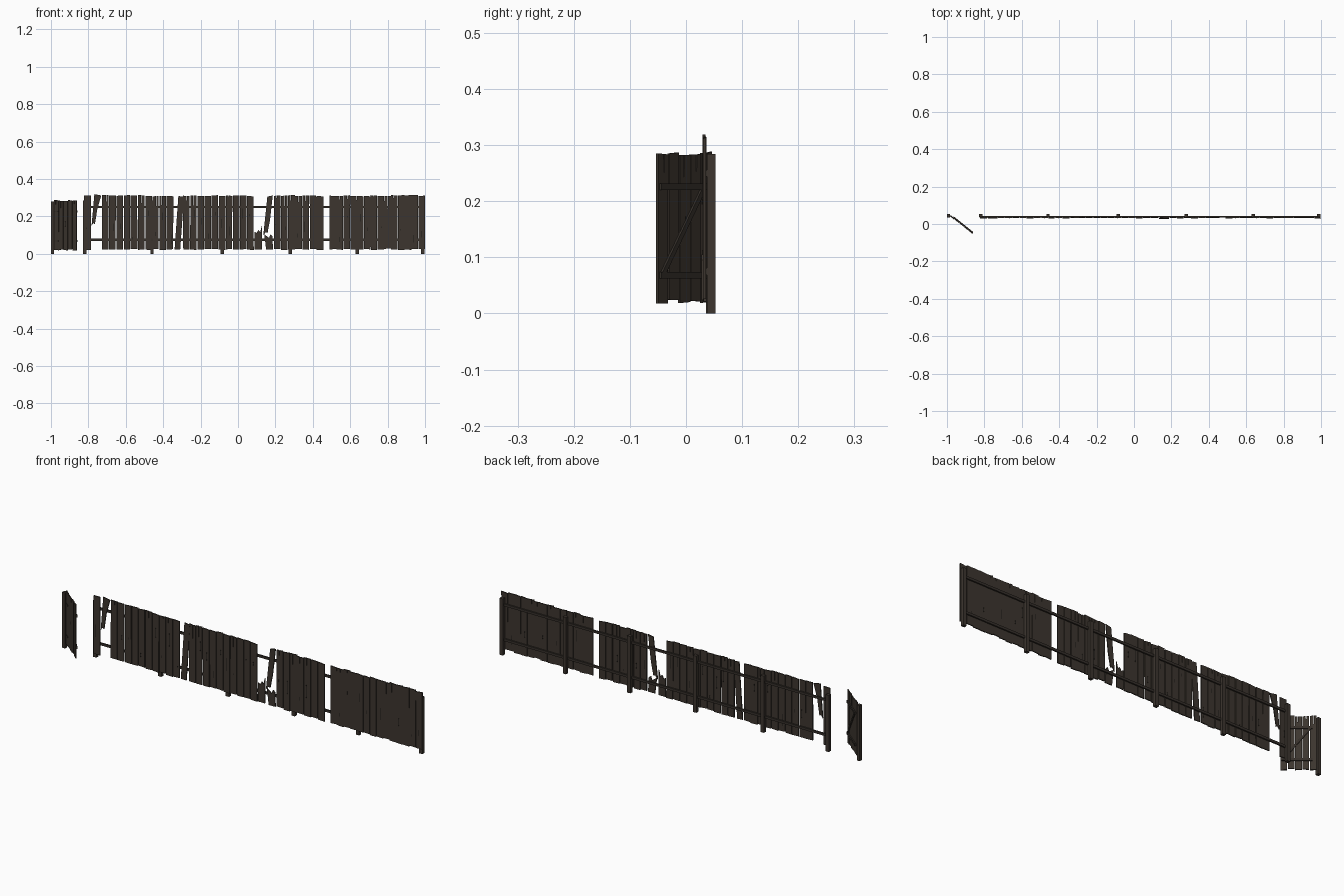
import bpy, bmesh, math, random
from mathutils import Matrix, Vector

if "Cube" in bpy.data.objects:
    bpy.data.objects.remove(bpy.data.objects["Cube"])

random.seed(7)

def material(name, rgb):
    m = bpy.data.materials.new(name)
    m.diffuse_color = (*rgb, 1)
    m.use_nodes = True
    m.node_tree.nodes["Principled BSDF"].inputs["Base Color"].default_value = m.diffuse_color
    return m

WOOD = material("weathered brown wood", (0.046, 0.036, 0.028))
FRAME = material("dark frame wood", (0.036, 0.029, 0.023))
CRACK = material("crack black", (0.010, 0.009, 0.008))

def finish(bm, name, mat, matrix=Matrix()):
    bmesh.ops.recalc_face_normals(bm, faces=bm.faces)
    me = bpy.data.meshes.new(name)
    bm.to_mesh(me)
    bm.free()
    ob = bpy.data.objects.new(name, me)
    me.materials.append(mat)
    ob.matrix_world = matrix
    bpy.context.collection.objects.link(ob)
    return ob

def plank(bm, pts, y0, y1, lean=0.0):
    """Extrude an x-z outline from y0 to y1; lean shifts the top forward."""
    zmin = min(z for _, z in pts)
    vs = [bm.verts.new((x, y0 - lean * (z - zmin), z)) for x, z in pts]
    f = bm.faces.new(vs)
    r = bmesh.ops.extrude_face_region(bm, geom=[f])
    bmesh.ops.translate(bm, vec=(0, y1 - y0, 0),
                        verts=[v for v in r["geom"] if isinstance(v, bmesh.types.BMVert)])

def box(bm, x0, x1, y0, y1, z0, z1):
    plank(bm, [(x0, z0), (x1, z0), (x1, z1), (x0, z1)], y0, y1)

def board_run(boards, cracks, x0, x1, n, z0, z1, y0, y1, gap):
    """Row of uneven boards with ragged ends, splits and cracks."""
    pitch = (x1 - x0) / n
    for i in range(n):
        j = lambda a: random.uniform(-a, a)
        a = x0 + i * pitch + random.uniform(0.2, 1) * gap / 2
        b = x0 + (i + 1) * pitch - random.uniform(0.2, 1) * gap / 2
        t, s = z1 + j(.003), z0 + j(.003)
        sl = j(.002)
        m = a + (b - a) * random.uniform(.35, .65)
        pts = [(a + j(.0008), s), (b + j(.0008), s + j(.002)), (b, t + sl)]
        if random.random() < .3:      # split running down from the top
            d = random.uniform(.03, .08)
            pts += [(m + .0014, t), (m, t - d), (m - .0014, t)]
        pts.append((a, t - sl))
        dy = j(.0006)
        plank(boards, pts, y0 + dy, y1 + dy)
        if random.random() < .6:      # crack in the middle of the board
            c, h = z0 + random.uniform(.05, .2), random.uniform(.015, .035)
            m = a + (b - a) * random.uniform(.3, .7)
            plank(cracks, [(m, c - h), (m + .0014, c), (m, c + h), (m - .0014, c)],
                  y0 + dy - .0003, y1 + dy + .0003)

# fence boards
YF, YB = 0.031, 0.036
boards, cracks = bmesh.new(), bmesh.new()
for x0, x1, n, gap in [(-.823, -.786, 1, .002), (-.728, -.345, 10, .006),
                       (-.295, .085, 10, .005), (.19, .458, 7, .005), (.49, 1.0, 14, .002)]:
    board_run(boards, cracks, x0, x1, n, .024, .311, YF, YB, gap)
finish(boards, "fence_boards", WOOD)
finish(cracks, "fence_cracks", CRACK)

# broken, loose and leaning boards
bm = bmesh.new()
plank(bm, [(-.339, .024), (-.309, .022), (-.289, .305), (-.319, .309)], YF, YB)
plank(bm, [(-.783, .15), (-.774, .165), (-.765, .158), (-.752, .24), (-.731, .312),
           (-.768, .319)], YF, YB, .01)
plank(bm, [(.135, .098), (.147, .115), (.158, .112), (.171, .18), (.186, .312),
           (.157, .306)], YF - .003, YB - .003, -.01)
plank(bm, [(.089, .024), (.127, .024), (.127, .15), (.119, .118), (.109, .128),
           (.1, .112), (.089, .118)], YF, YB)
plank(bm, [(.15, .024), (.187, .024), (.184, .095), (.174, .105), (.166, .085),
           (.14, .105), (.146, .06)], YF - .003, YB - .003)
finish(bm, "broken_boards", WOOD)

# horizontal rails
bm = bmesh.new()
for z in (.075, .25):
    box(bm, -.826, .995, YB, .043, z - .006, z + .006)
finish(bm, "fence_rails", FRAME)

# posts
bm = bmesh.new()
for x in (-.82, -.46, -.085, .28, .637, .988):
    box(bm, x - .009, x + .009, .037, .053, 0, .284)
box(bm, -1, -.984, .036, .053, 0, .279)
finish(bm, "posts", WOOD)

# gate, modelled along local x from the hinge and swung open
hinge = Vector((-.982, .045, 0))
end = Vector((-.861, -.052, 0))
L = (end - hinge).length
swing = Matrix.Translation(hinge) @ Matrix.Rotation(
    math.atan2(end.y - hinge.y, end.x - hinge.x), 4, 'Z')
boards, cracks = bmesh.new(), bmesh.new()
board_run(boards, cracks, 0, L, 5, .021, .284, -.0025, .0025, .004)
finish(boards, "gate_boards", WOOD, swing)
finish(cracks, "gate_cracks", CRACK, swing)

# gate back frame with diagonal brace
bm = bmesh.new()
for z in (.068, .226):
    box(bm, .018, L - .004, .0025, .008, z - .006, z + .006)
plank(bm, [(L - .02, .074), (L - .008, .074), (.036, .22), (.024, .22)], .0025, .007)
finish(bm, "gate_frame", FRAME, swing)

# hinge straps on the gate front
bm = bmesh.new()
for z in (.068, .226):
    box(bm, -.008, .03, -.004, -.0025, z - .003, z + .003)
finish(bm, "gate_hinges", FRAME, swing)
